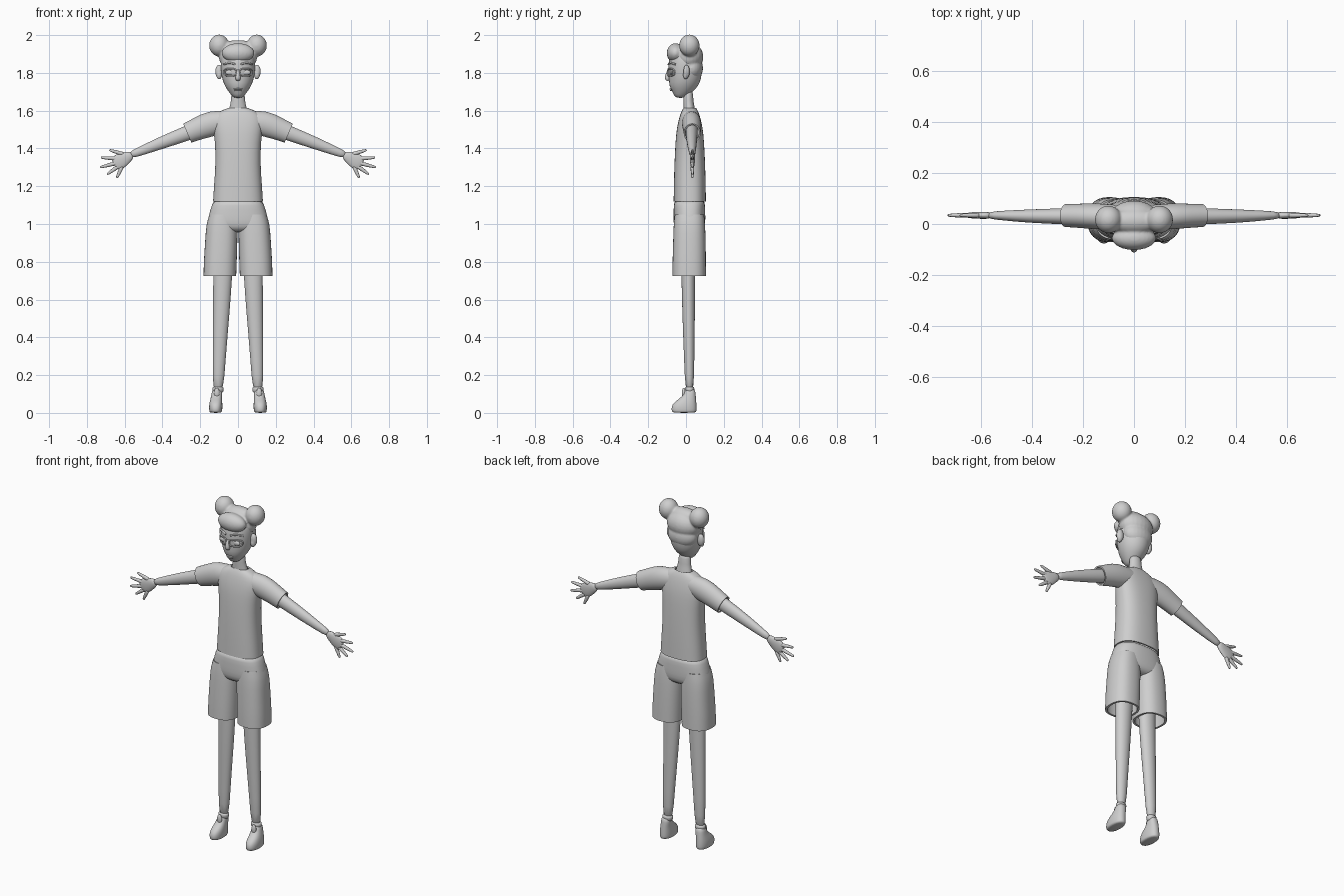
import bpy, bmesh, math
from mathutils import Vector, Matrix

grey = bpy.data.materials.new("plain grey")
grey.diffuse_color = (0.62, 0.62, 0.62, 1)
UP = (0, 0, 1)


def finish(name, bm, mirror=False):
    me = bpy.data.meshes.new(name)
    bm.to_mesh(me)
    bm.free()
    for p in me.polygons:
        p.use_smooth = True
    me.materials.append(grey)
    ob = bpy.data.objects.new(name, me)
    bpy.context.collection.objects.link(ob)
    if mirror:
        ob.modifiers.new("Mirror", 'MIRROR').use_mirror_merge = False
    return ob


def tube(name, rings, mirror=False, axis=None, solid=0, power=2.0, n=24):
    """Loft through rings (x, y, z, in-plane radius, y radius)."""
    bm = bmesh.new()
    pts = [Vector(r[:3]) for r in rings]
    loops = []
    for i, r in enumerate(rings):
        t = Vector(axis) if axis else pts[min(i + 1, len(pts) - 1)] - pts[max(i - 1, 0)]
        t.normalize()
        u = Vector((0, 1, 0)).cross(t).normalized()
        v = t.cross(u)
        loop = []
        for k in range(n):
            c, s = math.cos(2 * math.pi * k / n), math.sin(2 * math.pi * k / n)
            c = math.copysign(abs(c) ** (2 / power), c)
            s = math.copysign(abs(s) ** (2 / power), s)
            loop.append(bm.verts.new(pts[i] + u * c * r[3] + v * s * r[4]))
        loops.append(loop)
    for a, b in zip(loops, loops[1:]):
        for k in range(n):
            j = (k + 1) % n
            bm.faces.new((a[k], a[j], b[j], b[k]))
    if not solid:
        bm.faces.new(loops[0][::-1])
        bm.faces.new(loops[-1])
    ob = finish(name, bm, mirror)
    sub = ob.modifiers.new("Smooth", 'SUBSURF')
    sub.levels = sub.render_levels = 1
    if solid:
        m = ob.modifiers.new("Cloth", 'SOLIDIFY')
        m.thickness, m.offset = solid, -1
        ob.modifiers.new("Hem", 'EDGE_SPLIT').split_angle = math.radians(40)
    return ob


def blob(name, balls, mirror=False, fuse=0):
    """Ellipsoids (centre, radii), optionally fused into one soft form."""
    bm = bmesh.new()
    for c, r in balls:
        bmesh.ops.create_uvsphere(bm, u_segments=24, v_segments=14, radius=1,
                                  matrix=Matrix.Translation(c) @ Matrix.Diagonal((*r, 1)))
    ob = finish(name, bm, mirror)
    if fuse:
        m = ob.modifiers.new("Fuse", 'REMESH')
        m.mode, m.voxel_size, m.use_smooth_shade = 'VOXEL', 0.005, True
        s = ob.modifiers.new("Soften", 'SMOOTH')
        s.factor, s.iterations = 0.5, fuse
    return ob


def face_y(x):
    return -0.006 - 0.09 * math.sqrt(max(0, 1 - (x / 0.092) ** 2))


def wire(name, pts, depth, cyclic):
    cu = bpy.data.curves.new(name, 'CURVE')
    cu.dimensions, cu.bevel_depth, cu.bevel_resolution = '3D', depth, 2
    cu.use_fill_caps = True
    sp = cu.splines.new('POLY')
    sp.points.add(len(pts) - 1)
    for p, q in zip(sp.points, pts):
        p.co = (*q, 1)
    sp.use_cyclic_u = cyclic
    cu.materials.append(grey)
    bpy.context.collection.objects.link(bpy.data.objects.new(name, cu))


# Head and neck
tube("head", [(0, -.03, 1.667, .018, .018), (0, -.026, 1.68, .034, .038), (0, -.018, 1.70, .05, .054),
              (0, -.012, 1.73, .07, .078), (0, -.004, 1.77, .086, .086), (0, -.004, 1.82, .092, .09),
              (0, -.003, 1.87, .092, .09), (0, 0, 1.91, .082, .075), (0, 0, 1.945, .05, .045)], axis=UP)
tube("neck", [(0, .02, 1.57, .06, .035), (0, .018, 1.61, .047, .03), (0, .012, 1.65, .036, .026),
              (0, .01, 1.72, .036, .028)], axis=UP)

# Hair with two raised lobes and a front quiff
blob("hair", [((0, .015, 1.885), (.102, .077, .077)),
              ((-.1, .018, 1.945), (.053, .054, .058)), ((.1, .018, 1.945), (.053, .054, .058)),
              ((0, .012, 1.925), (.11, .05, .048)),
              ((0, -.055, 1.905), (.087, .047, .052)),
              ((0, .03, 1.825), (.09, .06, .07))], fuse=8)

# Face details
blob("ear", [((.1, .003, 1.807), (.021, .017, .037)), ((.1, -.003, 1.79), (.015, .013, .025))], True, 2)
tube("nose", [(0, -.088, 1.82, .009, .008), (0, -.097, 1.795, .01, .011), (0, -.1, 1.772, .015, .015),
              (0, -.094, 1.757, .012, .011)], axis=UP, n=12)
blob("eye", [((.041, -.077, 1.802), (.026, .009, .014))], True)
blob("lips", [((0, -.079, 1.715), (.024, .008, .004)), ((0, -.077, 1.707), (.02, .008, .004))])
for side in (-1, 1):
    rim = []
    for k in range(28):
        a = 2 * math.pi * k / 28
        x = .041 + .032 * math.copysign(abs(math.cos(a)) ** .6, math.cos(a))
        z = 1.803 + .019 * math.copysign(abs(math.sin(a)) ** .6, math.sin(a))
        rim.append((side * x, face_y(x), z))
    wire("eye_rim", rim, .004, True)
    brow = [(side * x, face_y(x) + .002, 1.845 + .008 * math.sin((x - .015) / .06 * math.pi))
            for x in (.015, .027, .039, .051, .063, .075)]
    wire("eyebrow", brow, .005, False)

# Shirt
tube("shirt_body", [(0, .02, 1.12, .133, .086), (0, .02, 1.2, .128, .085), (0, .02, 1.32, .119, .082),
                    (0, .02, 1.44, .122, .076), (0, .02, 1.51, .134, .069), (0, .02, 1.565, .132, .056),
                    (0, .02, 1.597, .1, .045), (0, .02, 1.614, .052, .034)],
     axis=UP, solid=.008, power=2.5)
tube("sleeve", [(.05, .025, 1.545, .055, .048), (.14, .03, 1.533, .07, .052),
                (.205, .032, 1.508, .061, .048), (.268, .033, 1.481, .055, .045)], True, solid=.008)

# Arms, palms and fingers
tube("arm", [(.18, .03, 1.513, .043, .035), (.268, .03, 1.482, .04, .032), (.42, .031, 1.424, .032, .026),
             (.51, .033, 1.388, .024, .019), (.575, .034, 1.363, .019, .014)], True)
tube("palm", [(.555, .034, 1.371, .019, .014), (.595, .034, 1.349, .034, .014), (.625, .034, 1.332, .043, .013),
              (.648, .034, 1.32, .038, .01), (.658, .034, 1.315, .024, .006)], True)
fingers = [("thumb", .6, 1.368, .682, 1.392), ("index_finger", .63, 1.345, .727, 1.352),
           ("middle_finger", .635, 1.325, .73, 1.3), ("ring_finger", .63, 1.308, .693, 1.263),
           ("little_finger", .612, 1.308, .642, 1.243)]
for name, x0, z0, x1, z1 in fingers:
    rings = [(x0 + (x1 - x0) * f, .034, z0 + (z1 - z0) * f, r, r * .9)
             for f, r in ((0, .012), (.35, .011), (.7, .009), (.93, .007), (1, .004))]
    tube(name, rings, True, n=10)

# Shorts
tube("shorts_hips", [(0, .018, 1.135, .128, .08), (0, .018, 1.1, .139, .083), (0, .018, 1.05, .155, .085),
                     (0, .018, 1.0, .165, .085), (0, .018, .97, .15, .075), (0, .018, .955, .09, .045)],
     axis=UP, power=2.5)
tube("shorts_leg", [(.08, .018, 1.05, .072, .078), (.085, .018, 1.0, .084, .084), (.089, .018, .9, .086, .087),
                    (.094, .017, .8, .088, .089), (.096, .017, .725, .087, .089)],
     True, axis=(0, 0, -1), solid=.012, power=2.4)

# Legs, socks and shoes
tube("leg", [(.075, .012, .97, .055, .04), (.08, .012, .73, .051, .037), (.09, .014, .5, .043, .033),
             (.1, .017, .28, .034, .027), (.106, .019, .1, .029, .023)], True, axis=UP)
tube("sock", [(.107, .019, .1, .03, .024), (.106, .019, .13, .031, .026), (.106, .019, .14, .029, .024)],
     True, axis=UP)
tube("shoe", [(.118, -.01, 0, .031, .062), (.118, -.01, .008, .034, .066), (.118, -.011, .032, .036, .067),
              (.117, -.005, .055, .034, .06), (.115, .011, .078, .03, .042), (.112, .02, .1, .028, .031),
              (.11, .021, .13, .026, .027)], True, axis=UP, power=2.3)
blob("shoe_tongue", [((.112, -.012, .105), (.015, .01, .028))], True)
